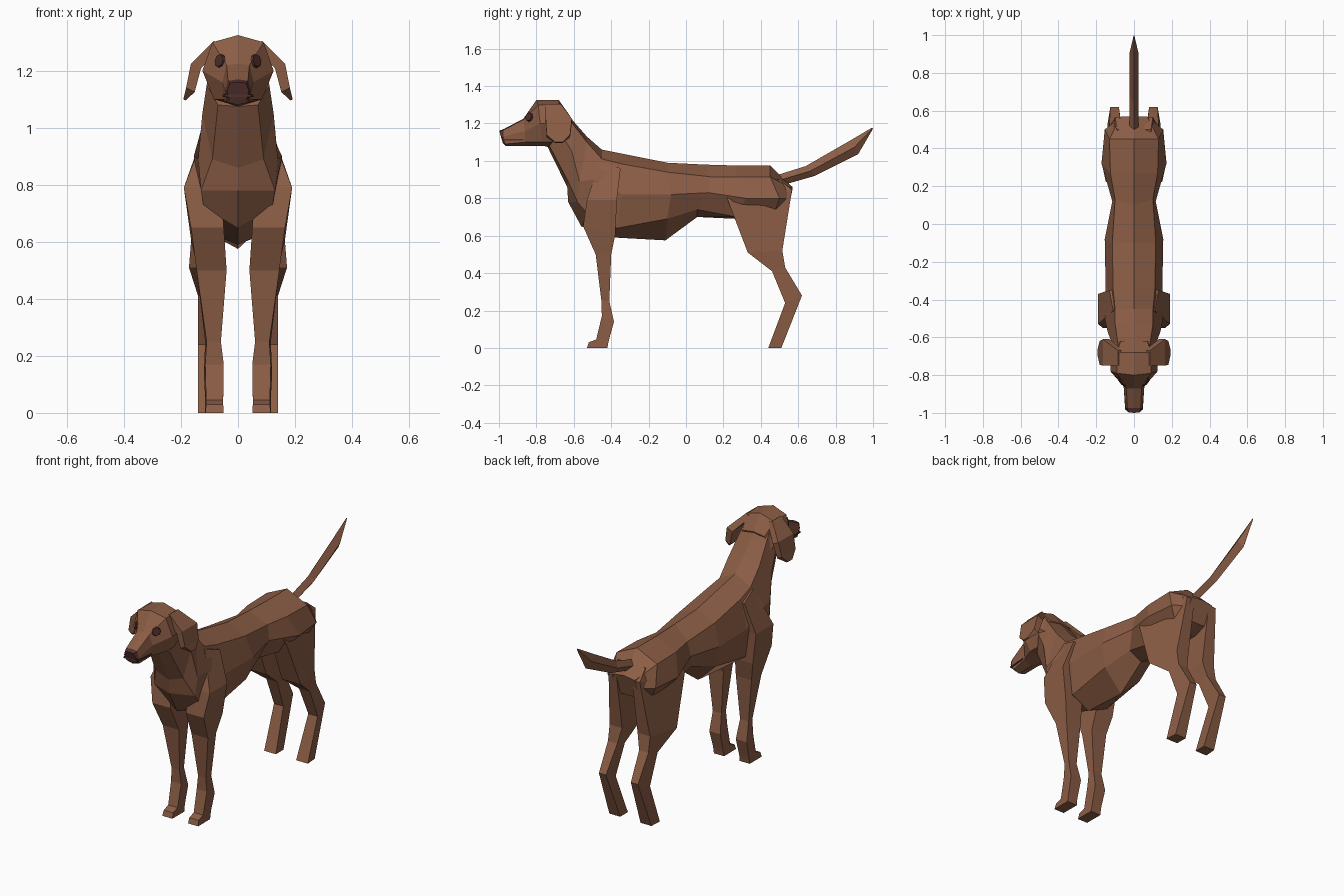
import bpy
import bmesh
from mathutils import Vector

default_cube = bpy.data.objects.get("Cube")
if default_cube:
    bpy.data.objects.remove(default_cube, do_unlink=True)


def make_material(name, colour):
    material = bpy.data.materials.new(name)
    material.use_nodes = True
    material.diffuse_color = (*colour, 1)
    shader = material.node_tree.nodes["Principled BSDF"]
    shader.inputs["Base Color"].default_value = (*colour, 1)
    shader.inputs["Roughness"].default_value = 0.9
    return material


coat = make_material("brown coat", (0.26, 0.11, 0.06))
nose_skin = make_material("dark nose", (0.085, 0.03, 0.028))
eye_dark = make_material("dark eye", (0.075, 0.026, 0.022))


def finish(name, bm, *materials):
    """Turn a bmesh into a flat shaded object."""
    bmesh.ops.recalc_face_normals(bm, faces=bm.faces)
    mesh = bpy.data.meshes.new(name)
    bm.to_mesh(mesh)
    bm.free()
    for material in materials:
        mesh.materials.append(material)
    obj = bpy.data.objects.new(name, mesh)
    bpy.context.scene.collection.objects.link(obj)
    return obj


def loft(name, rings, *materials, side=1):
    """Skin a row of closed rings and cap both ends."""
    bm = bmesh.new()
    rows = [[bm.verts.new((x * side, y, z)) for x, y, z in ring] for ring in rings]
    count = len(rows[0])
    for near, far in zip(rows, rows[1:]):
        for i in range(count):
            j = (i + 1) % count
            bm.faces.new((near[i], near[j], far[j], far[i]))
    bm.faces.new(rows[0])
    bm.faces.new(rows[-1])
    return finish(name, bm, *materials)


def mirrored(half):
    """Close a half ring that starts and ends on the centre plane."""
    return half + [(-x, y, z) for x, y, z in half[-2:0:-1]]


def pair(name, rings, material):
    for label, side in (("left", 1), ("right", -1)):
        loft(f"{label}_{name}", rings, material, side=side)


# Torso and neck: spine, back edge, flank, lower flank, keel
rump = [
    [(0, .57, .86), (.07, .57, .85), (.08, .56, .80), (.05, .53, .73), (0, .53, .73)],
    [(0, .45, .975), (.13, .45, .915), (.155, .50, .80), (.1, .47, .71), (0, .45, .70)],
    [(0, .27, .975), (.125, .27, .915), (.172, .32, .80), (.08, .27, .70), (0, .27, .69)],
    [(0, .1, .98), (.1, .13, .915), (.115, .12, .83), (.08, .06, .74), (0, .06, .70)],
]
ribcage = [
    [(0, -.1, .99), (.115, -.1, .94), (.155, -.08, .82), (.12, -.1, .69), (0, -.11, .575)],
    [(0, -.35, 1.04), (.11, -.35, .985), (.15, -.34, .82), (.12, -.37, .64), (0, -.38, .59)],
    [(0, -.45, 1.06), (.1, -.45, 1.01), (.155, -.5, .9), (.12, -.53, .72), (0, -.56, .65)],
]
neck = [
    [(0, -.53, 1.13), (.1, -.53, 1.1), (.14, -.57, .89), (.13, -.58, .78), (0, -.63, .78)],
    [(0, -.6, 1.21), (.09, -.6, 1.19), (.125, -.61, 1.05), (.09, -.63, .89), (0, -.635, .86)],
    [(0, -.67, 1.3), (.08, -.66, 1.27), (.11, -.67, 1.15), (.07, -.73, 1.08), (0, -.74, 1.075)],
]
loft("torso", [mirrored(h) for h in rump + ribcage + neck], coat)

# Head and muzzle, with the nose at the tip
skull = [
    [(0, -.62, 1.24), (.07, -.62, 1.23), (.1, -.62, 1.15), (.06, -.67, 1.1), (0, -.68, 1.1)],
    [(0, -.68, 1.325), (.09, -.68, 1.3), (.12, -.68, 1.2), (.085, -.72, 1.1), (0, -.74, 1.075)],
    [(0, -.8, 1.325), (.09, -.79, 1.3), (.125, -.78, 1.2), (.085, -.77, 1.1), (0, -.76, 1.08)],
]
muzzle = [
    [(0, -.87, 1.225), (.04, -.87, 1.22), (.055, -.86, 1.16), (.05, -.86, 1.1), (0, -.86, 1.08)],
    [(0, -.975, 1.17), (.035, -.975, 1.165), (.045, -.975, 1.13), (.04, -.965, 1.09), (0, -.965, 1.08)],
    [(0, -1, 1.16), (.028, -.997, 1.157), (.038, -.99, 1.13), (.03, -.98, 1.1), (0, -.98, 1.095)],
]
head = loft("head", [mirrored(h) for h in skull + muzzle], coat, nose_skin)
for face in head.data.polygons:
    face.material_index = int(face.center.y < -0.975)

# Mouth line
loft("mouth_line", [
    [(w, y, 1.108), (w, y, 1.116), (-w, y, 1.116), (-w, y, 1.108)]
    for w, y in ((.046, -.985), (.048, -.965), (.054, -.87))
], nose_skin)

# Eyes: thin discs lying on the sloping face
for label, side in (("left", 1), ("right", -1)):
    bm = bmesh.new()
    bmesh.ops.create_cone(bm, cap_ends=True, segments=8, radius1=.026,
                          radius2=.022, depth=.009)
    normal = Vector((.73 * side, -.65, .19))
    turn = normal.to_track_quat("Z", "Y").to_matrix().to_4x4()
    bm.transform(turn)
    bmesh.ops.translate(bm, verts=bm.verts, vec=(.064 * side, -.84, 1.235))
    finish(f"{label}_eye", bm, eye_dark)

# Drooping ears: front edge, back edge, thickness
ear = []
for x, z, front, back, thick in (
    (.085, 1.305, -.75, -.67, .03),
    (.165, 1.225, -.75, -.61, .035),
    (.182, 1.14, -.745, -.62, .03),
    (.192, 1.10, -.70, -.66, .008),
):
    ear.append([(x, front, z), (x, back, z),
                (x - thick, back, z - thick / 2), (x - thick, front, z - thick / 2)])
pair("ear", ear, coat)


def leg_ring(inner, outer_front, outer_back, front, back, z_front, z_back):
    return [(inner, front, z_front), (outer_front, front, z_front),
            (outer_back, back, z_back), (inner, back, z_back)]


# Forelegs from shoulder blade to paw
pair("foreleg", [leg_ring(*r) for r in (
    (.05, .11, .13, -.46, -.35, 1.0, .96),
    (.06, .19, .19, -.53, -.37, .79, .79),
    (.05, .165, .165, -.55, -.377, .65, .61),
    (.04, .145, .14, -.483, -.40, .5, .5),
    (.06, .11, .115, -.452, -.41, .25, .25),
    (.05, .115, .12, -.45, -.385, .17, .14),
    (.052, .112, .115, -.48, -.41, .045, .05),
    (.052, .112, .115, -.52, -.417, .03, .02),
    (.05, .115, .115, -.53, -.42, 0, 0),
)], coat)

# Hind legs from thigh to paw
pair("hind_leg", [leg_ring(*r) for r in (
    (.05, .11, .09, .20, .50, .88, .9),
    (.05, .15, .10, .225, .567, .785, .845),
    (.05, .172, .13, .33, .515, .51, .52),
    (.07, .14, .13, .46, .53, .41, .43),
    (.08, .14, .125, .53, .62, .24, .28),
    (.065, .14, .135, .44, .51, 0, 0),
)], coat)

# Tail: diamond section, upper and lower edges sweeping up to a point
tail = []
for width, y_top, z_top, y_low, z_low in (
    (.022, .46, .92, .5, .87),
    (.025, .49, .925, .55, .88),
    (.025, .64, .972, .69, .92),
    (.025, .88, 1.11, .92, 1.035),
    (.002, .995, 1.178, 1, 1.172),
):
    middle = (width, (y_top + y_low) / 2, (z_top + z_low) / 2)
    tail.append(mirrored([(0, y_top, z_top), middle, (0, y_low, z_low)]))
loft("tail", tail, coat)
